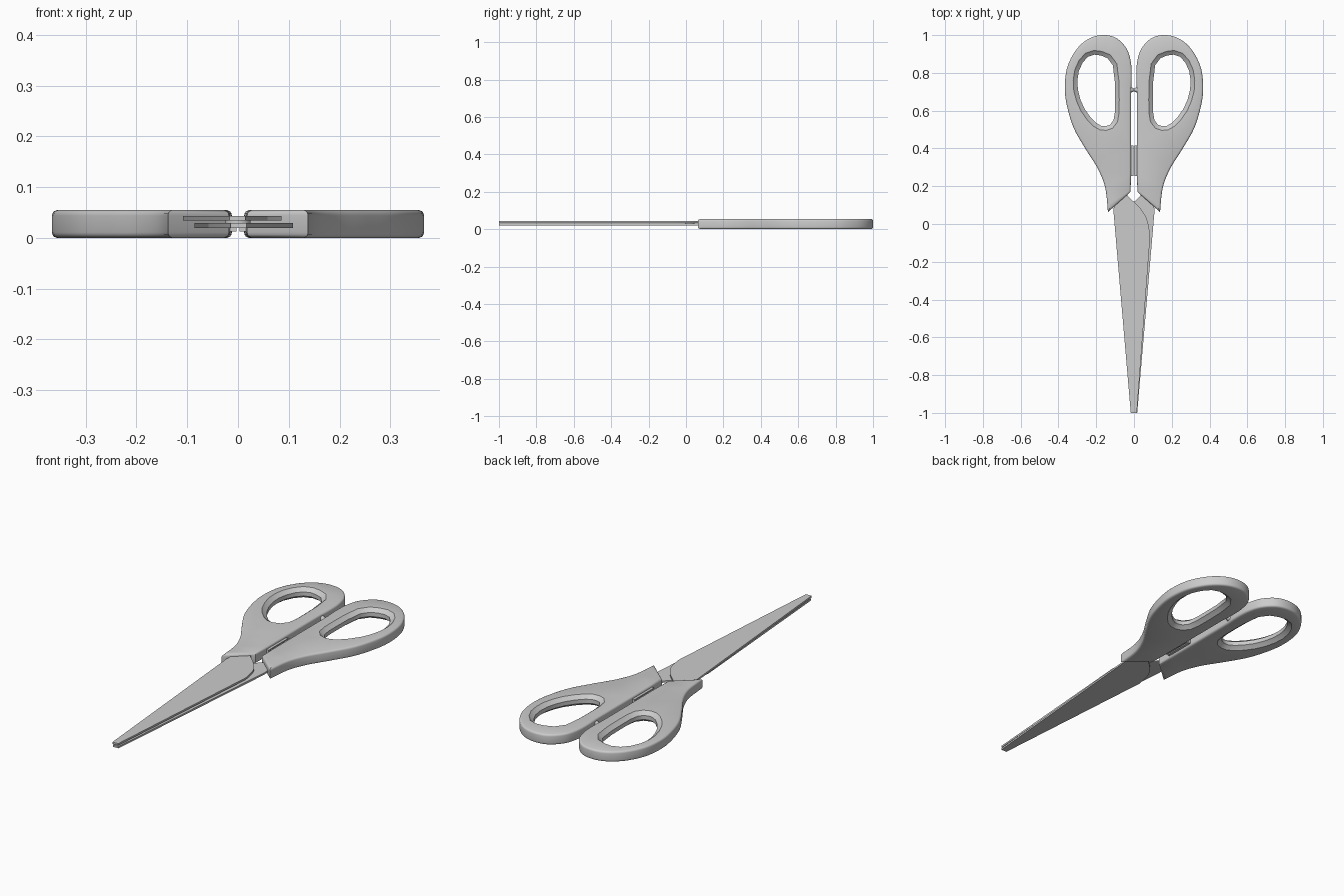
import bpy, bmesh, math
from mathutils import Vector, Matrix

if "Cube" in bpy.data.objects:
    bpy.data.objects.remove(bpy.data.objects["Cube"])


def smooth(pts, n, closed=False):
    """Catmull-Rom curve through 2D points."""
    p = [Vector(q) for q in pts]
    out = []
    count = len(p) if closed else len(p) - 1
    for i in range(count):
        if closed:
            a, b, c, d = (p[(i + k) % len(p)] for k in (-1, 0, 1, 2))
        else:
            a, b, c, d = p[max(i - 1, 0)], p[i], p[i + 1], p[min(i + 2, len(p) - 1)]
        for k in range(n):
            t = k / n
            out.append(0.5 * (2 * b + (c - a) * t + (2 * a - 5 * b + 4 * c - d) * t * t
                              + (3 * b - a - 3 * c + d) * t ** 3))
    if not closed:
        out.append(p[-1])
    return out


def inset(loop, dist):
    """Move a counter-clockwise loop inwards (negative = outwards)."""
    out = []
    for i, p in enumerate(loop):
        e1 = (p - loop[i - 1]).normalized()
        e2 = (loop[(i + 1) % len(loop)] - p).normalized()
        n1, n2 = Vector((-e1.y, e1.x)), Vector((-e2.y, e2.x))
        out.append(p + (n1 + n2) * dist / max(1 + n1.dot(n2), 0.4))
    return out


def finish(bm, name, angle=35):
    bmesh.ops.recalc_face_normals(bm, faces=bm.faces)
    me = bpy.data.meshes.new(name)
    bm.to_mesh(me)
    bm.free()
    for f in me.polygons:
        f.use_smooth = True
    me.set_sharp_from_angle(angle=math.radians(angle))
    ob = bpy.data.objects.new(name, me)
    bpy.context.collection.objects.link(ob)
    return ob


def plate(name, walls, side):
    """Solid plate from stacked loops; walls = [(loop, [(inset, z), ...]), ...]."""
    bm = bmesh.new()
    caps = [[], []]
    for loop, layers in walls:
        rings = [[bm.verts.new((side * p.x, p.y, z)) for p in inset(loop, d)]
                 for d, z in layers]
        n = len(loop)
        for lo, hi in zip(rings, rings[1:]):
            for i in range(n):
                j = (i + 1) % n
                bm.faces.new((lo[i], lo[j], hi[j], hi[i]))
        for cap, ring in zip(caps, (rings[0], rings[-1])):
            cap += [bm.edges.get((ring[i], ring[(i + 1) % n])) for i in range(n)]
    for cap in caps:
        bmesh.ops.triangle_fill(bm, edges=cap, use_beauty=True, use_dissolve=False,
                                normal=(0, 0, 1))
    return finish(bm, name)


# Right handle outline, counter-clockwise: outer bow then straight inner edge
H = 0.055
bow = smooth([(.138, .063), (.152, .19), (.19, .29), (.255, .395), (.32, .51), (.358, .64),
              (.366, .74), (.35, .84), (.30, .93), (.235, .983), (.165, 1.0), (.095, .985),
              (.04, .93), (.017, .86), (.012, .78), (.016, .70)], 5)
outline = bow + [Vector((.016, .42)), Vector((.016, .26)), Vector((.018, .17))]
hole = smooth([(.10, .66), (.108, .55), (.15, .518), (.20, .535), (.262, .61), (.297, .71),
               (.292, .81), (.245, .885), (.175, .892), (.112, .84)], 2, True)
if sum(a.x * b.y - b.x * a.y for a, b in zip(hole, hole[1:] + hole[:1])) < 0:
    hole.reverse()

edge = [(.010, 0), (.004, .0025), (.001, .006), (0, .011)]
rim = [(-.022, 0), (-.018, .004), (0, .017)]


def both(layers):
    return layers + [(d, H - z) for d, z in reversed(layers)]


# Blade outline: spine on +x, rounded heel and cutting edge on -x, tang into handle
heel = smooth([(-.005, .112), (-.04, .075), (-.07, .02), (-.086, -.06)], 5)
blade = [Vector(p) for p in [(-.015, -1), (.017, -1), (.108, .06), (.10, .30), (.04, .30),
                             (.035, .15)]] + heel

for side, label, z0 in ((1, "right", .0195), (-1, "left", .034)):
    plate(label + "_handle", [(outline, both(edge)), (hole, both(rim))], side)
    plate(label + "_blade", [(blade, [(0, z0), (0, z0 + .0095)])], side)

    # Thin lip filling the gap between the handles
    bm = bmesh.new()
    bmesh.ops.create_cube(bm, size=1, matrix=Matrix.Translation((side * .013, .335, H / 2))
                          @ Matrix.Diagonal((.020, .16, .030, 1)))
    finish(bm, label + "_inner_lip")

    # Small tapered stop that meets its twin
    bm = bmesh.new()
    bmesh.ops.create_cone(bm, cap_ends=True, segments=16, radius1=.018, radius2=.007, depth=.02,
                          matrix=Matrix.Translation((side * .010, .71, H / 2))
                          @ Matrix.Rotation(-side * math.pi / 2, 4, 'Y'))
    finish(bm, label + "_stop")

# Pivot between the two blades
bm = bmesh.new()
bmesh.ops.create_cone(bm, cap_ends=True, segments=24, radius1=.025, radius2=.025, depth=.012,
                      matrix=Matrix.Translation((0, .02, .0315)))
finish(bm, "pivot_pin")
